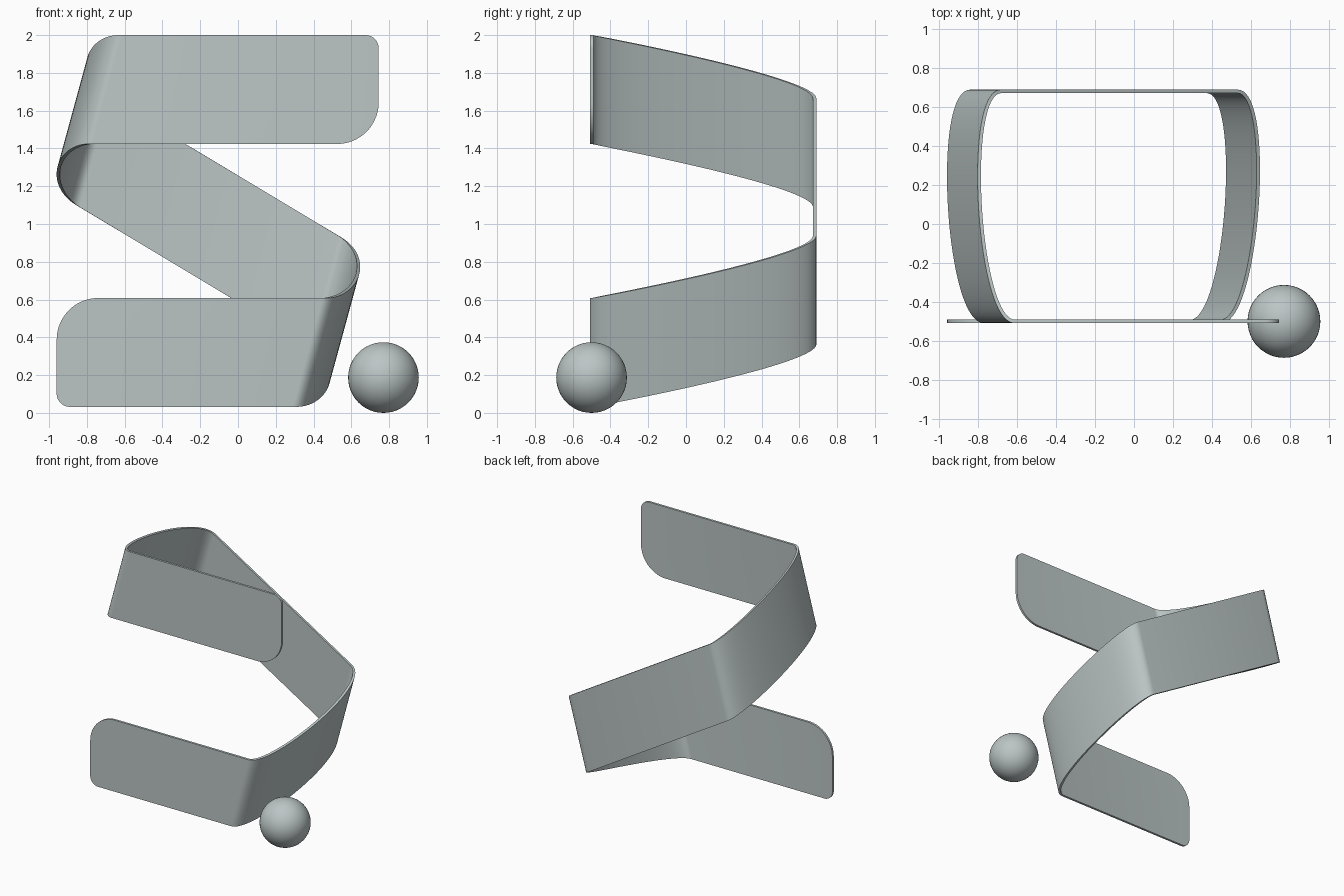
import bpy, bmesh, math
from mathutils import Vector

if "Cube" in bpy.data.objects:
    bpy.data.objects.remove(bpy.data.objects["Cube"])

grey = bpy.data.materials.new("pale grey green")
grey.diffuse_color = (0.50, 0.56, 0.56, 1)
grey.use_nodes = True
grey.node_tree.nodes["Principled BSDF"].inputs["Base Color"].default_value = grey.diffuse_color

HEIGHT, LEAN, THICK = 0.576, 0.157, 0.018   # band height, sideways lean, thickness
SMALL, BIG = 0.07, 0.22                     # end corner radii
FRONT, BACK = -0.5, 0.681
SEG = 40


def bezier(a, b, c, d):
    return [a*(1-t)**3 + 3*b*t*(1-t)**2 + 3*c*t*t*(1-t) + d*t**3
            for t in (i / SEG for i in range(SEG + 1))]


def inset(z, low, high):
    """How far a rounded panel end is pulled in at height z."""
    r, d = (low, low - z) if z < low else (high, z - (HEIGHT - high))
    return r - math.sqrt(max(0, r*r - d*d)) if d > 0 else 0


# Lower edge of the band: right bend, straight back run, left bend
along = Vector((0.19, 0, 0))
slope = Vector((0.375 + 0.84, 0, 0.362 - 1.09)).normalized() * 0.22
right_start, right_end = Vector((0.29, FRONT, 0.032)), Vector((0.375, BACK, 0.362))
left_start, left_end = Vector((-0.84, BACK, 1.09)), Vector((-0.77, FRONT, 1.424))
path = (bezier(right_start, right_start + along, right_end + slope, right_end)
        + bezier(left_start, left_start - slope, left_end - along, left_end))

# Rows cluster at the rounded corners
heights = {0.0, HEIGHT}
for r in (SMALL, BIG):
    for i in range(11):
        z = r * (1 - math.cos(math.radians(9 * i)))
        heights |= {round(z, 5), round(HEIGHT - z, 5)}

# Folded band
bm = bmesh.new()
rows = []
for z in sorted(heights):
    shift = Vector((LEAN * z / HEIGHT, 0, z))
    pts = [Vector((-0.96 + inset(z, SMALL, BIG), FRONT, 0.032 + z))]
    pts += [p + shift for p in path]
    pts.append(Vector((0.745 - inset(z, BIG, SMALL), FRONT, 1.424 + z)))
    rows.append([bm.verts.new(p) for p in pts])
for lo, hi in zip(rows, rows[1:]):
    for i in range(len(lo) - 1):
        bm.faces.new((lo[i], lo[i+1], hi[i+1], hi[i]))
mesh = bpy.data.meshes.new("folded_band")
bm.to_mesh(mesh)
bm.free()
mesh.materials.append(grey)
band = bpy.data.objects.new("folded_band", mesh)
bpy.context.collection.objects.link(band)
solid = band.modifiers.new("thickness", 'SOLIDIFY')
solid.thickness, solid.offset = THICK, 0
bpy.context.view_layer.objects.active = band
band.select_set(True)
bpy.ops.object.modifier_apply(modifier="thickness")
bpy.ops.object.shade_smooth_by_angle(angle=math.radians(30))

# Ball beside the band
bpy.ops.mesh.primitive_uv_sphere_add(segments=48, ring_count=24, radius=0.187,
                                     location=(0.77, FRONT, 0.187))
ball = bpy.context.object
ball.name = "ball"
ball.data.materials.append(grey)
bpy.ops.object.shade_smooth()
